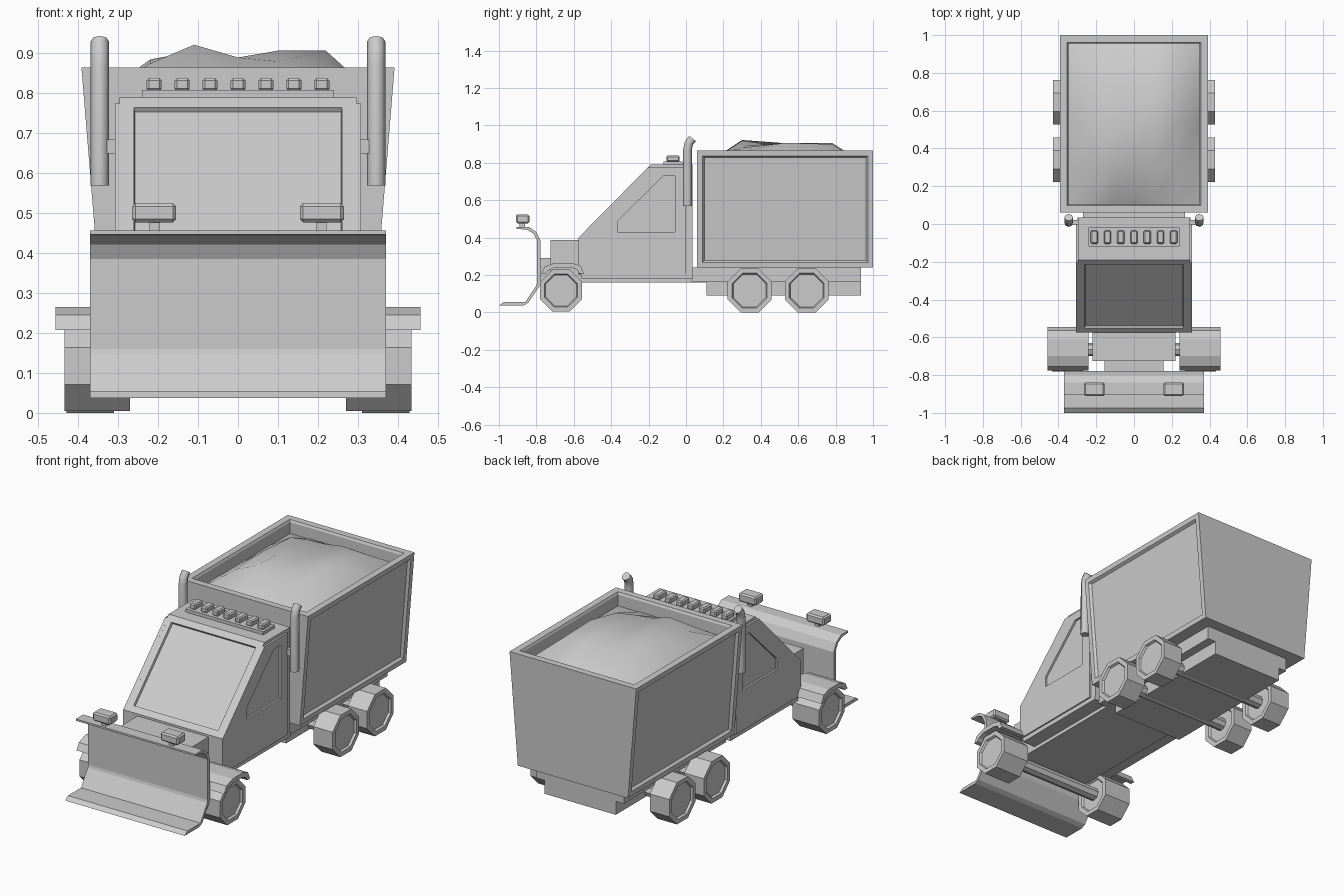
import bpy, bmesh, math
from mathutils import Matrix, Vector

if "Cube" in bpy.data.objects:
    bpy.data.objects.remove(bpy.data.objects["Cube"])


def finish(name, bm):
    bmesh.ops.recalc_face_normals(bm, faces=bm.faces)
    me = bpy.data.meshes.new(name)
    bm.to_mesh(me)
    bm.free()
    ob = bpy.data.objects.new(name, me)
    bpy.context.collection.objects.link(ob)
    return ob


def prism_bm(pts, x0, x1):
    """Extrude a (y, z) outline from x0 to x1."""
    bm = bmesh.new()
    face = bm.faces.new([bm.verts.new((x0, y, z)) for y, z in pts])
    ext = bmesh.ops.extrude_face_region(bm, geom=[face])
    bmesh.ops.translate(bm, vec=(x1 - x0, 0, 0),
                        verts=[v for v in ext['geom'] if isinstance(v, bmesh.types.BMVert)])
    bmesh.ops.recalc_face_normals(bm, faces=bm.faces)
    return bm


def prism(name, pts, x0, x1):
    return finish(name, prism_bm(pts, x0, x1))


def box(name, x0, x1, y0, y1, z0, z1, bevel=0):
    bm = prism_bm([(y0, z0), (y1, z0), (y1, z1), (y0, z1)], x0, x1)
    if bevel:
        bmesh.ops.bevel(bm, geom=bm.edges[:], offset=bevel, segments=1, affect='EDGES')
    return finish(name, bm)


def recess(bm, test, margin, lip, depth):
    """Inset a flat border, then a sunken panel, on the faces that pass the test."""
    faces = [f for f in bm.faces if test(f)]
    bmesh.ops.inset_individual(bm, faces=faces, thickness=margin, use_even_offset=True)
    bmesh.ops.inset_individual(bm, faces=faces, thickness=lip, depth=-depth, use_even_offset=True)
    return faces


def wheel(name, s, y, z, inner, outer, apothem):
    bm = bmesh.new()
    r = apothem / math.cos(math.pi / 8)
    bmesh.ops.create_cone(bm, cap_ends=True, segments=8, radius1=r, radius2=r, depth=outer - inner,
                          matrix=Matrix.Translation((s * (inner + outer) / 2, y, z))
                          @ Matrix.Rotation(math.pi / 2, 4, 'Y') @ Matrix.Rotation(math.pi / 8, 4, 'Z'))
    recess(bm, lambda f: abs(f.normal.x) > 0.9, 0.024, 0.006, 0.012)
    finish(name, bm)


def axle(name, y, z, half):
    bm = bmesh.new()
    bmesh.ops.create_cone(bm, cap_ends=True, segments=8, radius1=0.035, radius2=0.035, depth=2 * half,
                          matrix=Matrix.Translation((0, y, z)) @ Matrix.Rotation(math.pi / 2, 4, 'Y'))
    finish(name, bm)


# Plough blade: thin curved strip
blade = [(-1, .037), (-.87, .037), (-.845, .05), (-.785, .137), (-.778, .16), (-.778, .385),
         (-.80, .43), (-.84, .457), (-.905, .457), (-.905, .447), (-.85, .443), (-.815, .422),
         (-.796, .385), (-.796, .16), (-.80, .145), (-.86, .055), (-.975, .055)]
prism("plough_blade", blade, -.37, .37)
box("plough_mount", -.155, .155, -.79, -.70, .17, .29)

# Cab core with sunken windscreen
cab = prism_bm([(-.575, .2), (-.575, .4), (-.19, .79), (.035, .79), (.035, .2)], -.297, .297)
recess(cab, lambda f: f.normal.y < -.3 and f.normal.z > .3, .036, .003, .012)
finish("cab", cab)
box("bonnet", -.22, .22, -.725, -.565, .19, .388)
box("cab_sill", -.3, .3, -.56, .035, .18, .206)

# Roof light bar
box("light_bar", -.24, .24, -.12, -.018, .788, .808)
for i in range(-3, 4):
    box("roof_light", i * .07 - .019, i * .07 + .019, -.105, -.035, .806, .838, .006)

# Chassis
box("front_frame", -.22, .22, -.72, .12, .16, .2)
box("bed_frame", -.27, .27, .03, .935, .165, .24)
box("rear_skid", -.22, .22, .11, .935, .09, .2)
axle("front_axle", -.665, .12, .29)
for y in (.34, .645):
    axle("rear_axle", y, .12, .33)

# Dump bed: tapered box with sunken sides and open top
bed = prism_bm([(.06, .24), (1, .24), (1, .865), (.06, .865)], -.392, .392)
for v in bed.verts:
    if v.co.z < .5:
        v.co.x *= .341 / .392
bed.normal_update()
recess(bed, lambda f: abs(f.normal.x) > .9, .028, .01, .014)
well = recess(bed, lambda f: f.normal.z > .9, .038, .006, .012)
bmesh.ops.inset_individual(bed, faces=well, thickness=.002, depth=-.35)
finish("dump_bed", bed)

# Heaped load
xs = (-.35, -.22, -.11, 0, .1, .22, .35)
ys = (.1, .3, .53, .78, .965)
tops = ((.875, .922, .89, .88, .86), (.885, .905, .88, .907, .907), (.87, .885, .89, .907, .9))
bm = bmesh.new()
rows = []
for j, y in enumerate(ys):
    inner = 0 < j < len(ys) - 1
    rows.append([bm.verts.new((x, y, tops[j - 1][i - 1] if inner and 0 < i < 6 else .79))
                 for i, x in enumerate(xs)])
for a, b in zip(rows, rows[1:]):
    for i in range(6):
        bm.faces.new((a[i], a[i + 1], b[i + 1], b[i]))
for f in bm.faces:
    f.smooth = True
load = finish("load_heap", bm)

window = [(-.365, .43), (-.06, .43), (-.06, .73), (-.12, .73), (-.365, .49)]
arch = [(-.775, .208), (-.755, .245), (-.70, .265), (-.61, .265), (-.565, .25), (-.545, .208),
        (-.57, .208), (-.585, .23), (-.615, .24), (-.70, .24), (-.735, .225), (-.75, .208)]
for s in (-1, 1):
    def sbox(name, a, b, *rest):
        return box(name, min(s * a, s * b), max(s * a, s * b), *rest)

    # Cab side plate with window opening
    plate = prism("cab_side", [(-.575, .205), (-.575, .4), (-.205, .775), (.0, .775), (.0, .205)],
                  s * .29, s * .308)
    cutter = prism("window_cutter", window, s * .25, s * .35)
    cutter.hide_render = True
    cutter.hide_set(True)
    mod = plate.modifiers.new("window", 'BOOLEAN')
    mod.operation, mod.object, mod.solver = 'DIFFERENCE', cutter, 'EXACT'
    bpy.context.view_layer.objects.active = plate
    bpy.ops.object.modifier_apply(modifier=mod.name)
    bpy.data.objects.remove(cutter)

    # Wheels and front mudguards
    wheel("front_wheel", s, -.668, .117, .27, .435, .112)
    for y in (.34, .645):
        wheel("rear_wheel", s, y, .117, .31, .43, .117)
    prism("front_mudguard", arch, s * .24, s * .457)

    # Plough lamps
    sbox("plough_lamp", .155, .265, -.91, -.838, .477, .525, .008)
    sbox("lamp_stem", .195, .222, -.89, -.86, .45, .48)

    # Exhaust stack with bent tip
    cu = bpy.data.curves.new("exhaust_stack", 'CURVE')
    cu.dimensions = '3D'
    cu.bevel_depth, cu.bevel_resolution, cu.use_fill_caps = .023, 2, True
    sp = cu.splines.new('POLY')
    path = [(.008, .57), (.008, .87), (.015, .905), (.035, .93)]
    sp.points.add(len(path) - 1)
    for p, (y, z) in zip(sp.points, path):
        p.co = (s * .346, y, z, 1)
    ob = bpy.data.objects.new("exhaust_stack", cu)
    bpy.context.collection.objects.link(ob)
    bpy.ops.object.select_all(action='DESELECT')
    ob.select_set(True)
    bpy.context.view_layer.objects.active = ob
    bpy.ops.object.convert(target='MESH')
    sbox("exhaust_bracket", .29, .335, -.005, .02, .65, .685)
